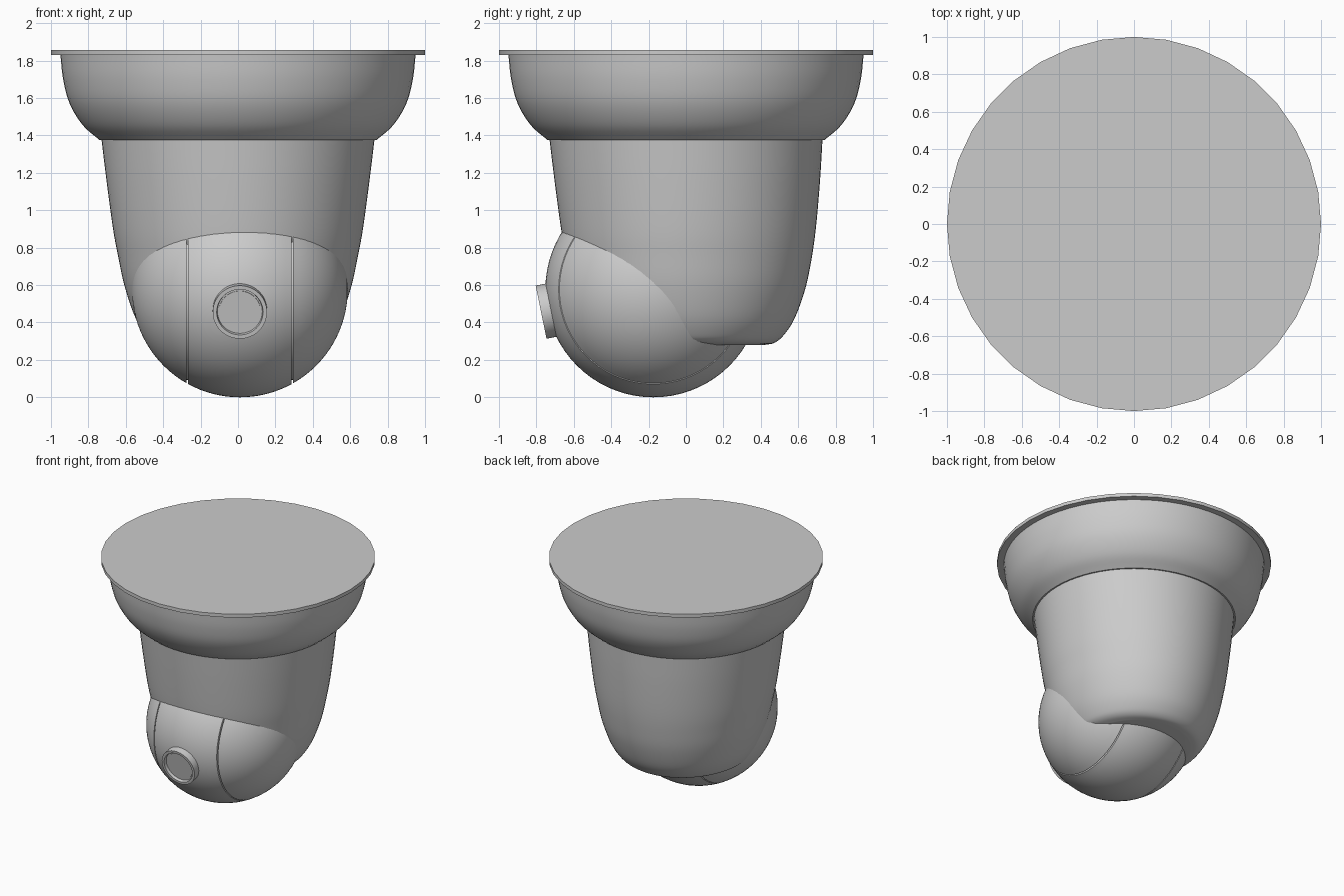
import bpy, bmesh, math
from mathutils import Vector, Matrix

if "Cube" in bpy.data.objects:
    bpy.data.objects.remove(bpy.data.objects["Cube"], do_unlink=True)

# Single plastic colour
grey = bpy.data.materials.new("light_grey_plastic")
grey.use_nodes = True
COLOUR = (0.6, 0.6, 0.6, 1)
grey.diffuse_color = COLOUR
grey.node_tree.nodes["Principled BSDF"].inputs["Base Color"].default_value = COLOUR


def smooth_profile(points, steps=5):
    """Catmull-Rom curve through (radius, height) points."""
    p = [Vector(q) for q in points]
    p = [2 * p[0] - p[1]] + p + [2 * p[-1] - p[-2]]
    out = []
    for a, b, c, d in zip(p, p[1:], p[2:], p[3:]):
        for i in range(steps):
            t = i / steps
            out.append(0.5 * (2 * b + (c - a) * t + (2 * a - 5 * b + 4 * c - d) * t * t
                              + (3 * b - a - 3 * c + d) * t ** 3))
    return out + [p[-2]]


def lathe(name, profile, sides=72, back=None, centre=(0, 0, 0), axis=(0, 0, 1)):
    """Revolve a profile; an optional second profile shapes the +y side."""
    bm = bmesh.new()
    back = back or profile
    rings = []
    for near, far in zip(profile, back):
        ring = []
        for k in range(sides):
            a = math.tau * k / sides
            r, z = Vector(near).lerp(Vector(far), max(0, math.sin(a)) ** 2)
            ring.append(bm.verts.new((r * math.cos(a), r * math.sin(a), z)))
        rings.append(ring)
    for low, high in zip(rings, rings[1:]):
        for k in range(sides):
            n = (k + 1) % sides
            bm.faces.new((low[k], low[n], high[n], high[k]))
    bmesh.ops.remove_doubles(bm, verts=bm.verts, dist=1e-5)
    bmesh.ops.recalc_face_normals(bm, faces=bm.faces)
    turn = Vector((0, 0, 1)).rotation_difference(Vector(axis)).to_matrix().to_4x4()
    bm.transform(Matrix.Translation(centre) @ turn)
    mesh = bpy.data.meshes.new(name)
    bm.to_mesh(mesh)
    bm.free()
    mesh.materials.append(grey)
    mesh.polygons.foreach_set("use_smooth", [True] * len(mesh.polygons))
    mesh.set_sharp_from_angle(angle=math.radians(35))
    obj = bpy.data.objects.new(name, mesh)
    bpy.context.collection.objects.link(obj)
    return obj


# Ceiling flange
lathe("ceiling_flange", [(0, 1.83), (1, 1.83), (1, 1.857), (0, 1.857)], sides=36)

# Curved mounting cover
cover = smooth_profile([(0.74, 1.375), (0.83, 1.455), (0.9, 1.57), (0.935, 1.7), (0.95, 1.835)])
lathe("mounting_cover", [(0, 1.375)] + cover + [(0, 1.835)])

# Rotating body, fuller towards the back
side = smooth_profile([(0.4, 0.28), (0.46, 0.3), (0.5, 0.34), (0.555, 0.44), (0.608, 0.6),
                       (0.642, 0.76), (0.668, 0.9), (0.702, 1.15), (0.73, 1.38)])
rear = smooth_profile([(0.42, 0.28), (0.475, 0.292), (0.525, 0.335), (0.58, 0.42), (0.635, 0.57),
                       (0.668, 0.72), (0.694, 0.9), (0.716, 1.15), (0.73, 1.38)])
lathe("rotating_body", [(0, 0.28)] + side + [(0, 1.38)], back=[(0, 0.28)] + rear + [(0, 1.38)])

# Tilting ball with two narrow grooves either side of the centre band
R = 0.577
CENTRE = Vector((0.01, -0.175, R))
GROOVE, HALF, DEPTH = 0.281, 0.004, 0.02


def arc(start, end, steps=16):
    a, b = math.acos(start / R), math.acos(end / R)
    angles = [a + (b - a) * i / steps for i in range(steps + 1)]
    return [(R * math.sin(t), R * math.cos(t)) for t in angles]


def groove(x):
    r = math.sqrt(R * R - x * x) - DEPTH
    return [(r, x + HALF), (r, x - HALF)]


ball = (arc(R, GROOVE + HALF) + groove(GROOVE) + arc(GROOVE - HALF, HALF - GROOVE)
        + groove(-GROOVE) + arc(-GROOVE - HALF, -R))
lathe("tilting_ball", ball, centre=CENTRE, axis=(1, 0, 0))

# Lens barrel and recessed glass, aimed slightly down
aim = Vector((0, -0.6, -0.122)).normalized()
lathe("lens_barrel", [(0, 0.5), (0.145, 0.5), (0.145, 0.612), (0.124, 0.612), (0.12, 0.59), (0, 0.59)],
      sides=48, centre=CENTRE, axis=aim)
lathe("lens_glass", [(0, 0.58), (0.112, 0.58), (0.112, 0.597), (0, 0.597)],
      sides=48, centre=CENTRE, axis=aim)
